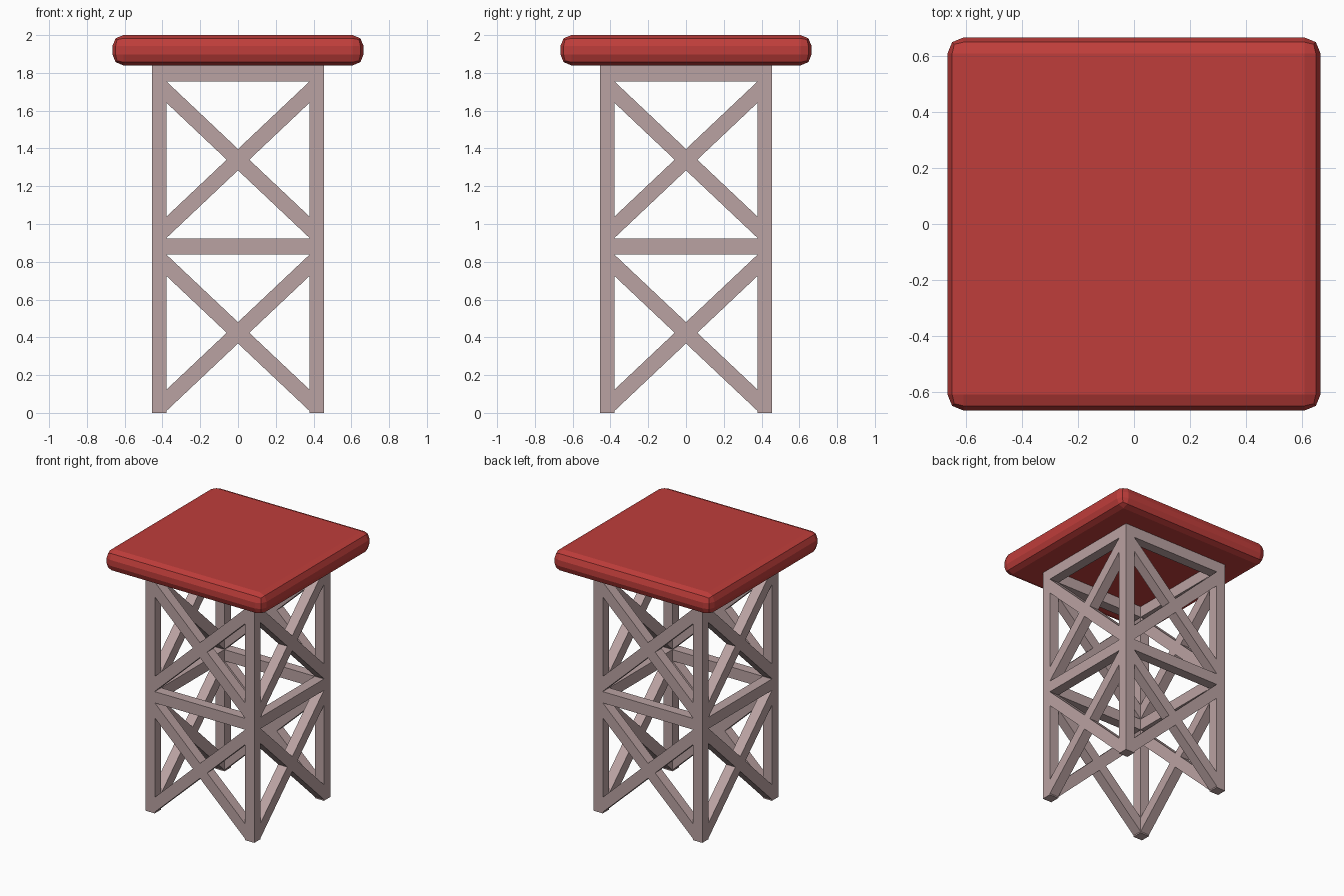
import bpy, bmesh
from math import pi
from mathutils import Matrix

if "Cube" in bpy.data.objects:
    bpy.data.objects.remove(bpy.data.objects["Cube"])

OUT, INN = 0.456, 0.379      # outer and inner faces of the legs
SEAT_BOTTOM = 1.84


def material(name, colour):
    m = bpy.data.materials.new(name)
    m.diffuse_color = colour
    m.use_nodes = True
    m.node_tree.nodes["Principled BSDF"].inputs["Base Color"].default_value = m.diffuse_color
    return m


wood = material("pale_wood", (0.49, 0.36, 0.36, 1))
red = material("red_padding", (0.52, 0.047, 0.043, 1))


def prism(name, profile, turn, mat):
    """Extrude an (x, z) profile through the frame thickness, turned to one of four sides."""
    bm = bmesh.new()
    face = bm.faces.new([bm.verts.new((x, -OUT, z)) for x, z in profile])
    new = bmesh.ops.extrude_face_region(bm, geom=[face])["geom"]
    bmesh.ops.translate(bm, vec=(0, OUT - INN, 0),
                        verts=[v for v in new if isinstance(v, bmesh.types.BMVert)])
    bmesh.ops.recalc_face_normals(bm, faces=bm.faces)
    bm.transform(Matrix.Rotation(turn * pi / 2, 4, 'Z'))
    me = bpy.data.meshes.new(name)
    bm.to_mesh(me)
    bm.free()
    me.materials.append(mat)
    ob = bpy.data.objects.new(name, me)
    bpy.context.collection.objects.link(ob)
    return ob


def rect(x0, x1, z0, z1):
    return [(x0, z0), (x1, z0), (x1, z1), (x0, z1)]


for side, name in enumerate(("front", "right", "back", "left")):
    # Corner leg
    prism(name + "_leg", rect(-OUT, -INN, 0, SEAT_BOTTOM), side, wood)
    # Middle and top rails
    prism(name + "_middle_rail", rect(-INN, INN, 0.838, 0.924), side, wood)
    prism(name + "_top_rail", rect(-INN, INN, 1.755, SEAT_BOTTOM), side, wood)
    # Crossed braces in the lower and upper bays
    for bay, (low, high) in (("lower", (0.01, 0.838)), ("upper", (0.926, 1.755))):
        for way, s in (("rising", 1), ("falling", -1)):
            prism(f"{name}_{bay}_{way}_brace",
                  [(-s * INN, low), (s * INN, high - 0.113),
                   (s * INN, high), (-s * INN, low + 0.113)], side, wood)

# Padded seat with chunky rounded edges
bpy.ops.mesh.primitive_cube_add(size=1, location=(0, 0, (SEAT_BOTTOM + 2) / 2))
seat = bpy.context.object
seat.name = "seat"
seat.scale = (1.33, 1.33, 2 - SEAT_BOTTOM)
bpy.ops.object.transform_apply(location=False, rotation=False, scale=True)
bevel = seat.modifiers.new("rounded_edges", 'BEVEL')
bevel.width = 0.058
bevel.segments = 2
seat.data.materials.append(red)
